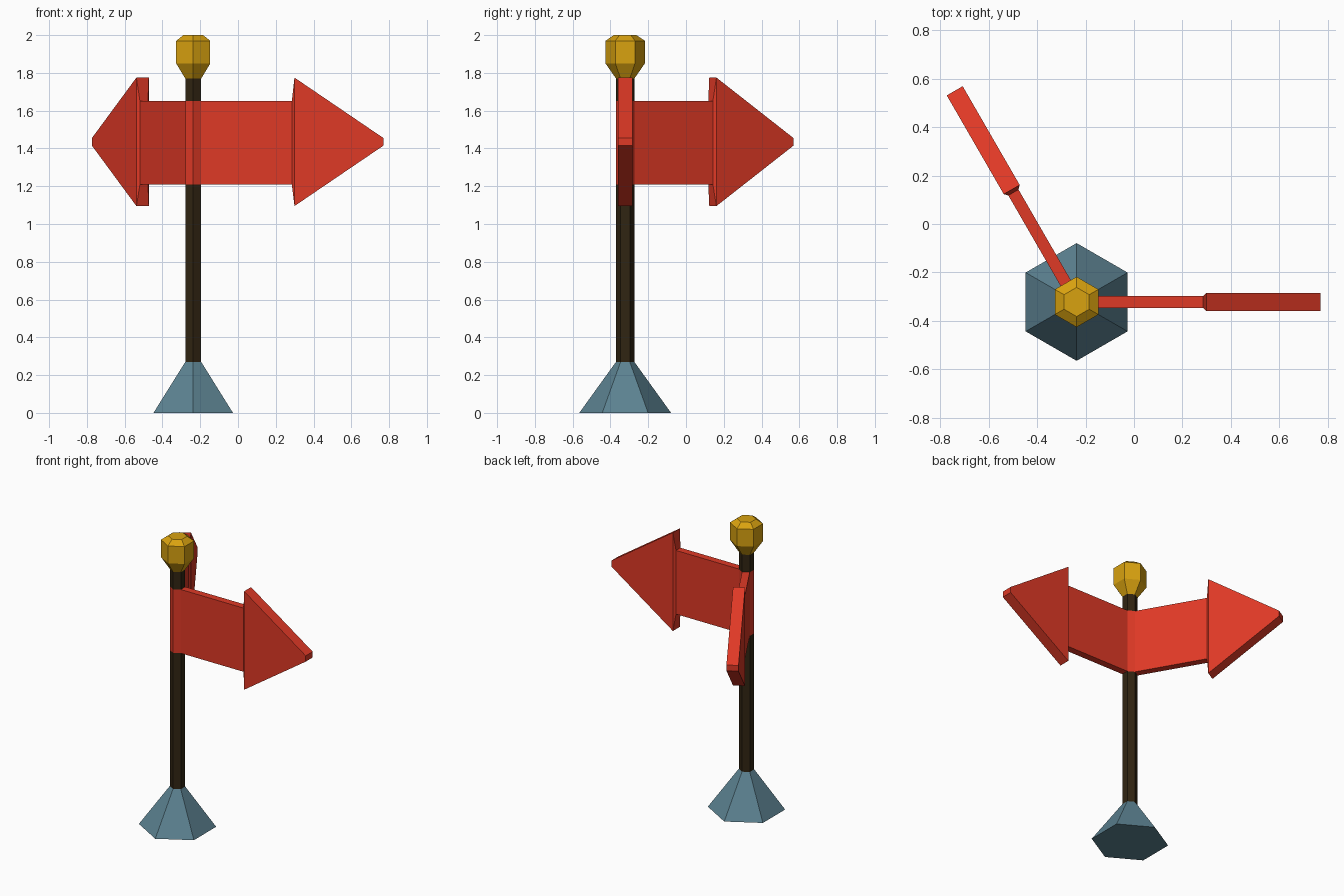
import bpy, bmesh, math
from mathutils import Matrix, Vector

if "Cube" in bpy.data.objects:
    bpy.data.objects.remove(bpy.data.objects["Cube"])

CX, CY = -0.237, -0.322      # post axis
R = 0.0485                   # post radius (hexagon corner)
APO = R * math.cos(math.pi / 6)


def material(name, rgb):
    m = bpy.data.materials.new(name)
    m.diffuse_color = (*rgb, 1)
    m.use_nodes = True
    m.node_tree.nodes["Principled BSDF"].inputs["Base Color"].default_value = m.diffuse_color
    return m


RED = material("sign red", (0.74, 0.041, 0.019))
GOLD = material("gold", (0.69, 0.36, 0.005))
BROWN = material("dark brown", (0.030, 0.018, 0.006))
SLATE = material("slate blue", (0.107, 0.223, 0.283))


def loft(name, rings, mat):
    """Skin a closed solid through a list of equally sized point rings."""
    bm = bmesh.new()
    loops = [[bm.verts.new(p) for p in ring] for ring in rings]
    for a, b in zip(loops, loops[1:]):
        n = len(a)
        for i in range(n):
            j = (i + 1) % n
            bm.faces.new((a[i], a[j], b[j], b[i]))
    bm.faces.new(loops[0][::-1])
    bm.faces.new(loops[-1])
    bmesh.ops.recalc_face_normals(bm, faces=bm.faces)
    mesh = bpy.data.meshes.new(name)
    bm.to_mesh(mesh)
    bm.free()
    mesh.materials.append(mat)
    obj = bpy.data.objects.new(name, mesh)
    bpy.context.collection.objects.link(obj)
    return obj


def hex_part(name, profile, mat):
    """Six-sided turned part from (radius, z) pairs, corners facing +-y."""
    rings = [[(CX + r * math.cos(math.radians(30 + 60 * i)),
               CY + r * math.sin(math.radians(30 + 60 * i)), z)
              for i in range(6)] for r, z in profile]
    return loft(name, rings, mat)


# post, from the foot to the finial
hex_part("base", [(0.243, 0), (R, 0.27)], SLATE)
hex_part("lower_post", [(R, 0.27), (R, 1.21)], BROWN)
hex_part("sign_collar", [(R, 1.21), (R, 1.65)], RED)
hex_part("upper_post", [(R, 1.65), (R, 1.77)], BROWN)
hex_part("finial", [(R, 1.77), (0.104, 1.85), (0.104, 1.97), (0.06, 2.0)], GOLD)

# arrow signs: (distance from axis, half thickness, z low, z high)
ARROW = [(APO, R / 2, 1.21, 1.65), (0.522, R / 2, 1.21, 1.65),
         (0.536, 0.038, 1.095, 1.775), (1.007, 0.038, 1.415, 1.455)]
for name, angle in (("right_arrow", 0), ("back_arrow", 120)):
    place = Matrix.Translation((CX, CY, 0)) @ Matrix.Rotation(math.radians(angle), 4, "Z")
    rings = [[place @ Vector(p) for p in ((d, -t, lo), (d, t, lo), (d, t, hi), (d, -t, hi))]
             for d, t, lo, hi in ARROW]
    loft(name, rings, RED)
